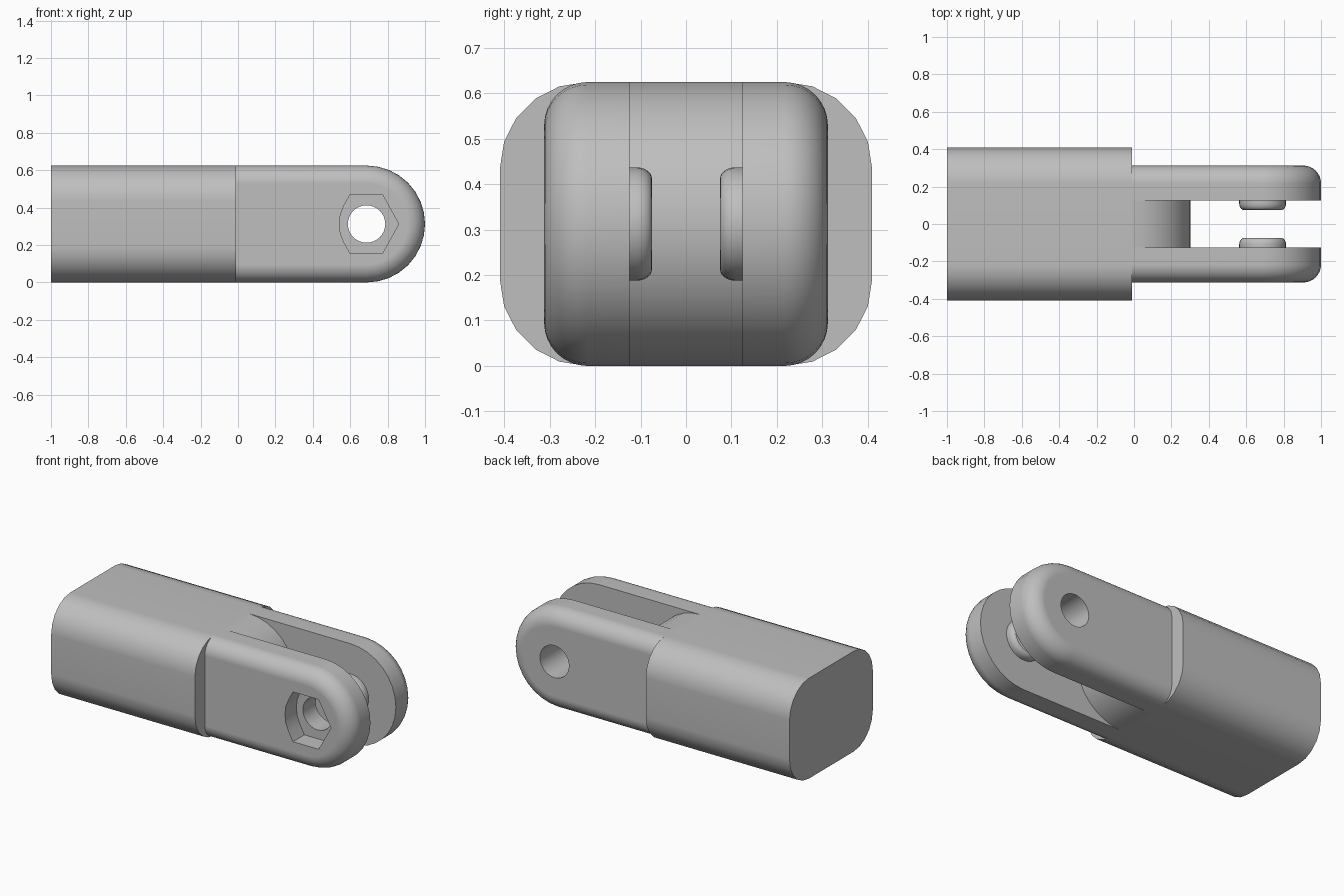
import bpy
import bmesh
from math import sin, cos, pi, radians

if "Cube" in bpy.data.objects:
    bpy.data.objects.remove(bpy.data.objects["Cube"], do_unlink=True)

grey = bpy.data.materials.new("plain_grey")
grey.use_nodes = True
grey.diffuse_color = (0.52, 0.52, 0.52, 1)
grey.node_tree.nodes["Principled BSDF"].inputs["Base Color"].default_value = (0.52, 0.52, 0.52, 1)

MID = 0.3125      # half height, also the radius of the rounded ends
PIN = 0.6875      # x of the pin axis
SLOT = 0.125      # half width of the slot
HOLE = 0.1        # pin hole radius


def loft(name, rings, ring_loop=False):
    """Skin a row of closed rings; cap the ends unless the row is a loop."""
    bm = bmesh.new()
    rows = [[bm.verts.new(p) for p in ring] for ring in rings]
    pairs = list(zip(rows, rows[1:]))
    if ring_loop:
        pairs.append((rows[-1], rows[0]))
    else:
        bm.faces.new(rows[0])
        bm.faces.new(rows[-1])
    for a, b in pairs:
        for i in range(len(a)):
            j = (i + 1) % len(a)
            bm.faces.new((a[i], a[j], b[j], b[i]))
    bmesh.ops.recalc_face_normals(bm, faces=bm.faces)
    mesh = bpy.data.meshes.new(name)
    bm.to_mesh(mesh)
    bm.free()
    mesh.materials.append(grey)
    obj = bpy.data.objects.new(name, mesh)
    bpy.context.scene.collection.objects.link(obj)
    return obj


def smooth(obj):
    obj.data.shade_smooth()
    obj.data.set_sharp_from_angle(angle=radians(32))
    mod = obj.modifiers.new("flat_face_normals", 'WEIGHTED_NORMAL')
    mod.keep_sharp = True


def circle(radius, y, n=32):
    return [(PIN + radius * cos(2 * pi * i / n), y, MID + radius * sin(2 * pi * i / n))
            for i in range(n)]


def cut(obj, cutter):
    mod = obj.modifiers.new("cut", 'BOOLEAN')
    mod.operation = 'DIFFERENCE'
    mod.solver = 'EXACT'
    mod.object = cutter
    bpy.context.view_layer.update()
    graph = bpy.context.evaluated_depsgraph_get()
    result = bpy.data.meshes.new_from_object(obj.evaluated_get(graph))
    obj.modifiers.clear()
    obj.data = result
    bpy.data.objects.remove(cutter, do_unlink=True)


def stadium(radius, y):
    """Arm outline: square at the body, round at the tip."""
    arc = [pi / 2 - pi * i / 16 for i in range(17)]
    tip = [(PIN + radius * cos(a), y, MID + radius * sin(a)) for a in arc]
    return [(-0.01, y, MID + radius)] + tip + [(-0.01, y, MID - radius)]


# Rounded rectangular body
R = 0.19
section = []
for k, (sy, sz) in enumerate([(1, 1), (-1, 1), (-1, -1), (1, -1)]):
    for i in range(6):
        a = k * pi / 2 + i * pi / 10
        section.append((sy * (0.41 - R) + R * cos(a), MID + sz * (MID - R) + R * sin(a)))
smooth(loft("body", [[(x, y, z) for y, z in section] for x in (-1, -0.01)]))

# Round nose at the bottom of the slot
nose = [(-0.01 + MID * sin(pi * i / 16), MID + MID * cos(pi * i / 16)) for i in range(17)]
smooth(loft("slot_nose", [[(x, y, z) for x, z in nose] for y in (-SLOT, SLOT)]))

# Fork arms with filleted outer edges, pin holes and inner bosses
F = 0.095
for side, s in (("left", 1), ("right", -1)):
    rings = [stadium(MID, s * SLOT)]
    for i in range(9):
        a = pi / 2 * i / 8
        rings.append(stadium(MID - F + F * cos(a), s * (MID - F + F * sin(a))))
    arm = loft(side + "_fork_arm", rings)
    cut(arm, loft("hole_cutter", [circle(HOLE, s * 0.05), circle(HOLE, s * 0.4)]))

    if s < 0:
        # Nut pocket: half hexagon with a rounded back
        upper = [(-0.14, 0.05), (-0.12, 0.1), (-0.09, 0.155), (0.086, 0.155)]
        pocket = ([(-0.145, 0)] + upper + [(0.172, 0)]
                  + [(x, -z) for x, z in reversed(upper)])
        cut(arm, loft("pocket_cutter", [[(PIN + x, y, MID + z) for x, z in pocket]
                                        for y in (-0.2, -0.4)]))
    smooth(arm)

    profile = [(HOLE, SLOT), (SLOT, SLOT)]
    for i in range(7):
        a = pi / 2 * i / 6
        profile.append((HOLE + 0.025 * cos(a), 0.11 - 0.035 * sin(a)))
    smooth(loft(side + "_boss", [circle(r, s * y) for r, y in profile], True))
